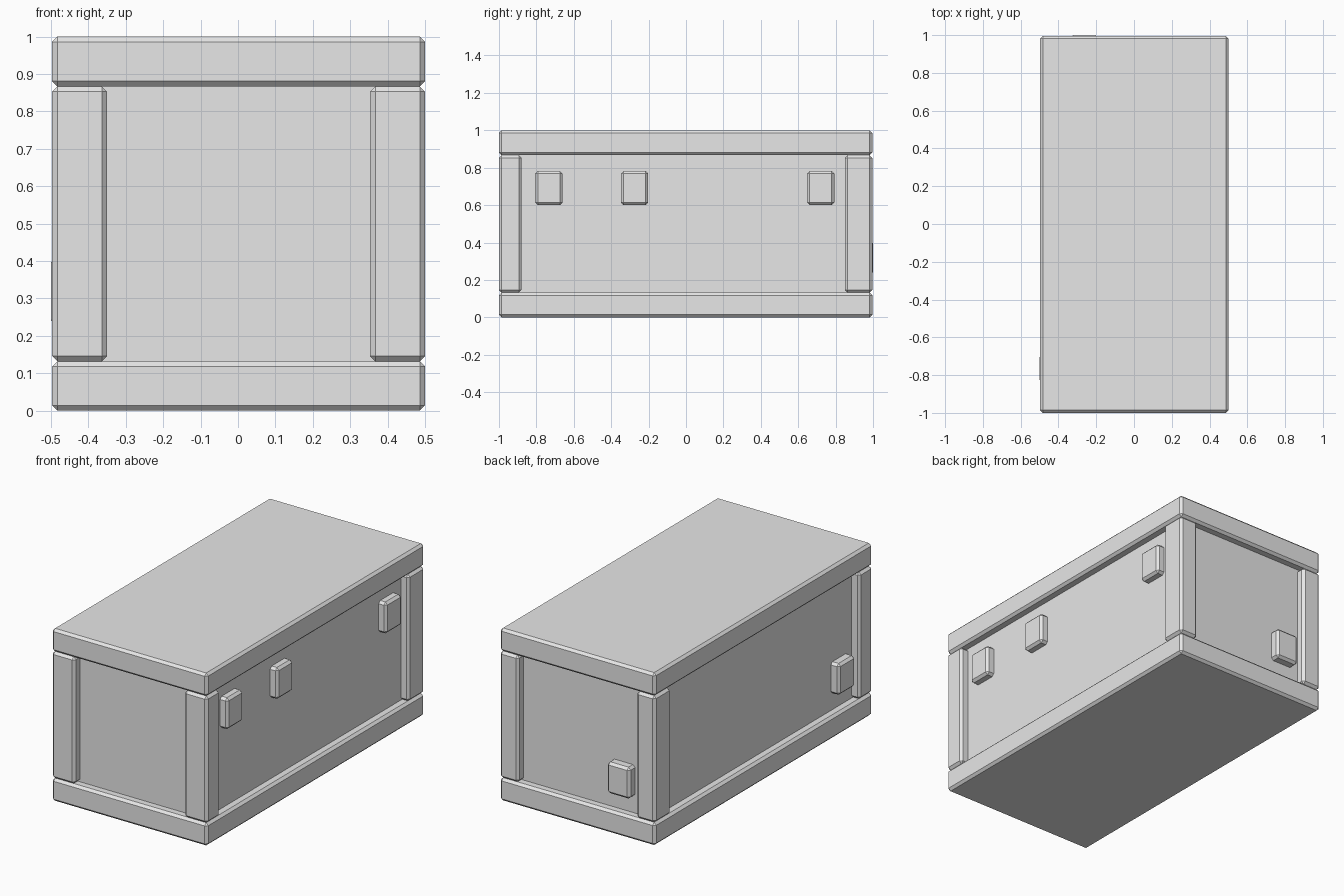
import bpy
import bmesh

old = bpy.data.objects.get("Cube")
if old:
    bpy.data.objects.remove(old, do_unlink=True)

grey = bpy.data.materials.new("light_grey")
grey.use_nodes = True
grey.diffuse_color = (0.8, 0.8, 0.8, 1)
grey.node_tree.nodes["Principled BSDF"].inputs["Base Color"].default_value = (0.8, 0.8, 0.8, 1)


def box(name, x, y, z, bevel=0.014):
    """Chamfered box spanning the given (low, high) ranges."""
    bm = bmesh.new()
    bmesh.ops.create_cube(bm, size=1)
    for v in bm.verts:
        v.co = [r[0] if c < 0 else r[1] for r, c in zip((x, y, z), v.co)]
    if bevel:
        bmesh.ops.bevel(bm, geom=bm.edges[:], offset=bevel, segments=1,
                        profile=0.5, affect='EDGES')
    bmesh.ops.recalc_face_normals(bm, faces=bm.faces[:])
    mesh = bpy.data.meshes.new(name)
    bm.to_mesh(mesh)
    bm.free()
    mesh.materials.append(grey)
    obj = bpy.data.objects.new(name, mesh)
    bpy.context.collection.objects.link(obj)
    return obj


# Outer extents of the frame and the depth of the recessed walls
X0, X1 = -0.497, 0.5
Y0, Y1 = -1.0, 0.996
LOW, HIGH = 0.132, 0.867
INSET = 0.05

# Base, lid and recessed walls
box("base", (X0, X1), (Y0, Y1), (0, LOW))
box("lid", (X0, X1), (Y0, Y1), (HIGH, 1))
box("walls", (X0 + INSET, X1 - INSET), (Y0 + INSET, Y1 - INSET),
    (LOW - 0.03, HIGH + 0.03), 0)

# Corner posts: wide towards the front, deep towards the back
for end, width, depth in (("front", 0.147, 0.12), ("back", 0.12, 0.147)):
    y = (Y0, Y0 + depth) if end == "front" else (Y1 - depth, Y1)
    box(end + "_right_post", (X0, X0 + width), y, (LOW, HIGH))
    box(end + "_left_post", (X1 - width, X1), y, (LOW, HIGH))

# Small blocks on the left wall
for i, y in enumerate((-0.733, -0.275, 0.72)):
    box(f"left_block_{i + 1}", (0.43, 0.497), (y - 0.073, y + 0.073), (0.6, 0.782))

# Single blocks on the right and back walls
box("right_block", (-0.5, -0.43), (-0.838, -0.69), (0.228, 0.41))
box("back_block", (-0.336, -0.19), (0.93, 1.0), (0.228, 0.41))
